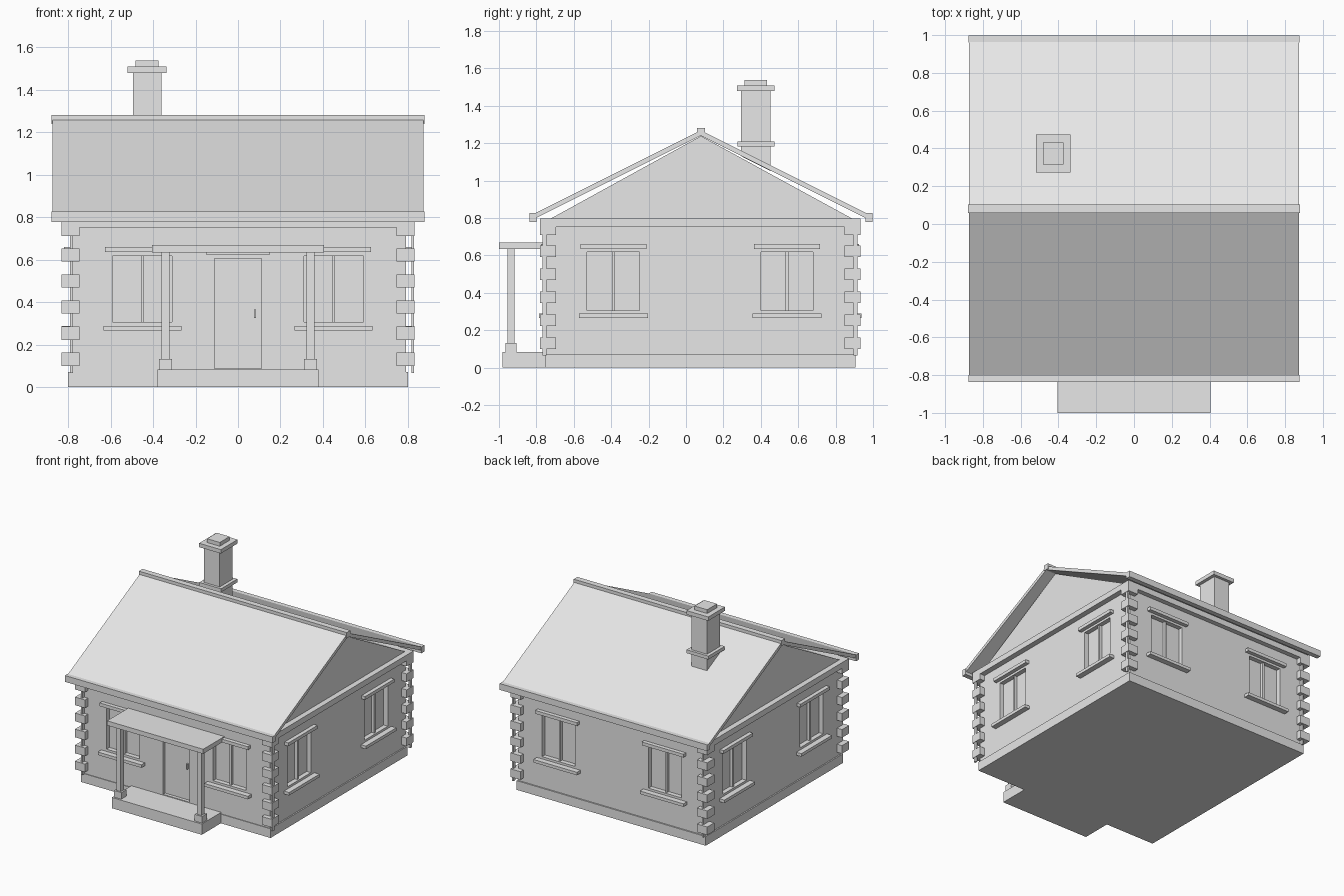
import bpy
import bmesh

if "Cube" in bpy.data.objects:
    bpy.data.objects.remove(bpy.data.objects["Cube"], do_unlink=True)

grey = bpy.data.materials.new("plain_grey")
grey.use_nodes = True
grey.diffuse_color = (0.8, 0.8, 0.8, 1)
grey.node_tree.nodes["Principled BSDF"].inputs["Base Color"].default_value = (0.8, 0.8, 0.8, 1)

WX, Y0, Y1 = 0.79, -0.745, 0.895      # wall limits
YC = (Y0 + Y1) / 2 + 0.005            # ridge line


def finish(name, bm):
    bmesh.ops.recalc_face_normals(bm, faces=bm.faces)
    mesh = bpy.data.meshes.new(name)
    bm.to_mesh(mesh)
    bm.free()
    mesh.materials.append(grey)
    obj = bpy.data.objects.new(name, mesh)
    bpy.context.collection.objects.link(obj)
    return obj


def boxes(name, *extents):
    """One object made of boxes, each given as x0, x1, y0, y1, z0, z1."""
    bm = bmesh.new()
    for x0, x1, y0, y1, z0, z1 in extents:
        verts = bmesh.ops.create_cube(bm, size=1)["verts"]
        for v in verts:
            v.co = (x1 if v.co.x > 0 else x0,
                    y1 if v.co.y > 0 else y0,
                    z1 if v.co.z > 0 else z0)
    return finish(name, bm)


def prism(name, profile, x0, x1):
    """Extrude a (y, z) profile along x."""
    bm = bmesh.new()
    face = bm.faces.new([bm.verts.new((x0, y, z)) for y, z in profile])
    new = bmesh.ops.extrude_face_region(bm, geom=[face])["geom"]
    bmesh.ops.translate(bm, vec=(x1 - x0, 0, 0),
                        verts=[g for g in new if isinstance(g, bmesh.types.BMVert)])
    return finish(name, bm)


def on_wall(side, centre, half, z0, z1, inner, outer):
    """Box on a wall; inner and outer are distances out from the wall face."""
    a, b = centre - half, centre + half
    if side == "front":
        return (a, b, Y0 - outer, Y0 - inner, z0, z1)
    if side == "back":
        return (a, b, Y1 + inner, Y1 + outer, z0, z1)
    if side == "left":
        return (WX + inner, WX + outer, a, b, z0, z1)
    return (-WX - outer, -WX - inner, a, b, z0, z1)


# Foundation and walls with recessed openings
boxes("foundation", (-0.8, 0.8, -0.75, 0.905, 0, 0.07))
walls = boxes("walls", (-WX, WX, Y0, Y1, 0.065, 0.79))
windows = [(s, c) for s in ("front", "back") for c in (-0.45, 0.45)]
windows += [(s, c) for s in ("left", "right") for c in (-0.388, 0.54)]
openings = [on_wall(s, c, 0.14, 0.305, 0.618, -0.035, 0.05) for s, c in windows]
openings.append(on_wall("front", 0, 0.111, 0.088, 0.606, -0.025, 0.05))
cutter = boxes("opening_cutter", *openings)
cutter.hide_render = True
cut = walls.modifiers.new("openings", "BOOLEAN")
cut.operation = "DIFFERENCE"
cut.solver = "EXACT"
cut.object = cutter
bpy.context.view_layer.objects.active = walls
bpy.ops.object.modifier_apply(modifier=cut.name)
bpy.data.objects.remove(cutter, do_unlink=True)

# Window bars, lintels and sills
for i, (s, c) in enumerate(windows):
    tag = f"{s}_window_{i % 2 + 1}"
    boxes(tag + "_mullion", on_wall(s, c, 0.007, 0.305, 0.618, -0.036, -0.012))
    boxes(tag + "_lintel", on_wall(s, c, 0.176, 0.635, 0.66, -0.01, 0.03))
    boxes(tag + "_sill", on_wall(s, c, 0.184, 0.265, 0.288, -0.01, 0.042))

# Door trim
boxes("door_lintel", on_wall("front", 0, 0.15, 0.625, 0.64, -0.01, 0.02))
boxes("door_handle", on_wall("front", 0.08, 0.005, 0.325, 0.366, -0.026, -0.008))

# Corner blocks and the thin strips behind them
QUOIN = 0.085
for sx, side in ((1, "left"), (-1, "right")):
    xs = sorted((sx * 0.832, sx * (0.832 - QUOIN)))
    for end, y0 in (("front", -0.78), ("back", 0.847)):
        rows = [(*xs, y0, y0 + QUOIN, z, z + 0.062)
                for z in [0.1 + k * 0.1225 for k in range(5)]]
        rows.append((*xs, y0, y0 + QUOIN, 0.71, 0.76))
        boxes(f"{end}_{side}_corner_blocks", *rows)
        ys = (-0.768, -0.745) if end == "front" else (0.895, 0.917)
        strip = (0.816, 0.829) if sx > 0 else (-0.79, -0.777)
        boxes(f"{end}_{side}_corner_strip", (*strip, *ys, 0.065, 0.77))

# Cornice band and gable
boxes("cornice", (-0.832, 0.832, -0.78, 0.932, 0.752, 0.796))
prism("gable", [(-0.735, 0.79), (0.9, 0.79), (YC, 1.238)], -WX, WX)

# Roof slopes, ridge cap and gutters
for end, d in (("front", -1), ("back", 1)):
    eave = YC + d * 0.888
    prism(end + "_roof", [(YC, 1.268), (eave, 0.824), (eave, 0.796), (YC, 1.24)], -0.873, 0.873)
    ga, gb = sorted((YC + d * 0.88, YC + d * 0.917))
    boxes(end + "_gutter", (-0.877, 0.877, ga, gb, 0.778, 0.826))
boxes("ridge_cap", (-0.878, 0.878, YC - 0.022, YC + 0.022, 1.238, 1.281))

# Chimney
prism("chimney_stack", [(0.295, 1.13), (0.452, 1.05), (0.452, 1.49), (0.295, 1.49)], -0.494, -0.361)
boxes("chimney_collar", (-0.52, -0.336, 0.275, 0.472, 1.182, 1.208))
boxes("chimney_cap", (-0.52, -0.336, 0.273, 0.474, 1.478, 1.508))
boxes("chimney_top", (-0.482, -0.374, 0.314, 0.432, 1.5, 1.537))

# Porch
boxes("porch_slab", (-0.38, 0.38, -0.98, -0.74, 0, 0.082))
boxes("porch_roof", (-0.406, 0.406, -1.0, -0.735, 0.633, 0.668))
for side, x in (("left", 0.341), ("right", -0.341)):
    boxes(f"{side}_porch_post", (x - 0.018, x + 0.018, -0.954, -0.917, 0.12, 0.635))
    boxes(f"{side}_porch_post_base", (x - 0.031, x + 0.031, -0.966, -0.905, 0.08, 0.132))
